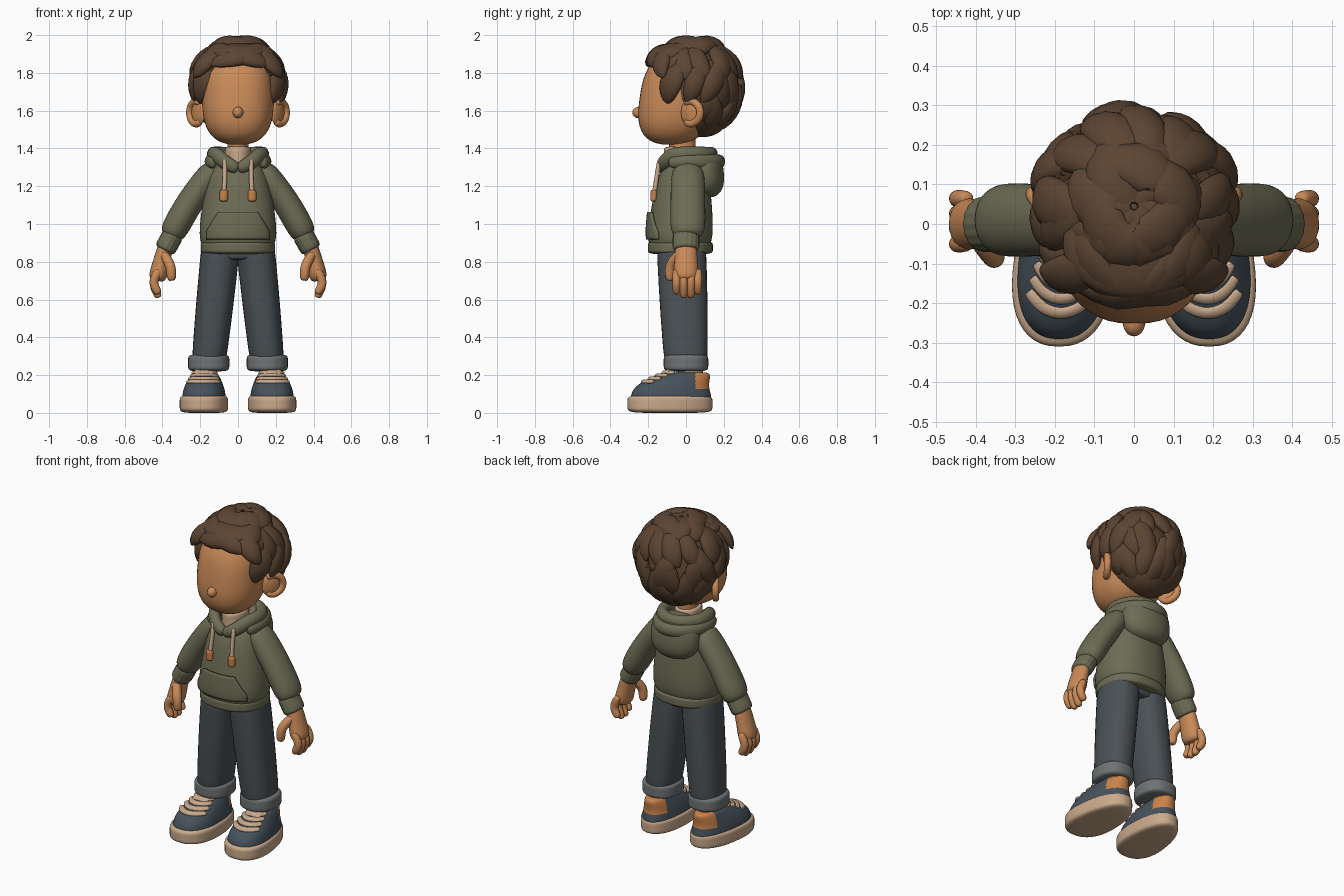
import bpy, bmesh, math, random
from mathutils import Vector

random.seed(4)
if "Cube" in bpy.data.objects:
    bpy.data.objects.remove(bpy.data.objects["Cube"], do_unlink=True)


def material(name, code):
    rgb = [channel / 255 for channel in bytes.fromhex(code)]
    linear = [((c + .055) / 1.055) ** 2.4 for c in rgb] + [1]
    mat = bpy.data.materials.new(name)
    mat.use_nodes = True
    mat.diffuse_color = linear
    shader = next(node for node in mat.node_tree.nodes if node.type == 'BSDF_PRINCIPLED')
    shader.inputs["Base Color"].default_value = linear
    shader.inputs["Roughness"].default_value = .8
    return mat


SKIN = material("warm skin", "C98A58")
HAIR = material("dark brown hair", "5C4533")
GREEN = material("olive fabric", "6D6C55")
DENIM = material("dark denim", "4A5155")
FOLD = material("grey denim fold", "6F7273")
BLUE = material("slate shoe", "46525C")
CREAM = material("cream", "C9A98B")
TAN = material("tan leather", "C98249")
FORWARD = (0, 1, 0)
UPWARD = (0, 0, 1)


def along(path, t):
    """Point at t from 0 to 1 on a smooth curve through the path."""
    pts = [Vector(p) for p in path]
    pts = [pts[0] * 2 - pts[1]] + pts + [pts[-1] * 2 - pts[-2]]
    spans = len(path) - 1
    i = min(int(t * spans), spans - 1)
    t = t * spans - i
    a, b, c, d = pts[i:i + 4]
    return (b * 2 + (c - a) * t + (a * 2 - b * 5 + c * 4 - d) * t ** 2
            + (b * 3 - a - c * 3 + d) * t ** 3) / 2


def rounded(power, grow=0):
    """Width rule: rounded ends (power 2 is an ellipsoid) with growth toward the end."""
    return lambda t: (1 - abs(2 * t - 1) ** power) ** (1 / power) * (1 + grow * t * t)


def tapered(t):
    return math.sin(math.pi * (.1 + .9 * t ** 1.2)) ** .6


def sweep(bm, path, a, b, up, width, n=24, e=2.0, ripple=0, steps=24):
    """Closed shell along a path; without up its cross-sections stay level."""
    ts = [(1 - math.cos(math.pi * s / steps)) / 2 for s in range(steps + 1)]
    centres = [along(path, t) for t in ts]
    rings = []
    for i, t in enumerate(ts):
        u, v = Vector((1, 0, 0)), Vector((0, 1, 0))
        if up:
            ahead = (centres[min(i + 1, steps)] - centres[max(i - 1, 0)]).normalized()
            normal = up(centres[i]) if callable(up) else Vector(up)
            u = ahead.cross(normal).normalized()
            v = u.cross(ahead)
        ring = []
        for k in range(n):
            angle = math.tau * k / n
            c, s = math.cos(angle), math.sin(angle)
            scale = max(width(t), .01) * (1 + .015 * math.cos(ripple * angle) * bool(ripple))
            offset = (u * math.copysign(abs(c) ** (2 / e), c) * a
                      + v * math.copysign(abs(s) ** (2 / e), s) * b)
            ring.append(bm.verts.new(centres[i] + offset * scale))
        rings.append(ring)
    for low, high in zip(rings, rings[1:]):
        for k in range(n):
            j = (k + 1) % n
            bm.faces.new((low[k], low[j], high[j], high[k]))
    bm.faces.new(rings[0])
    bm.faces.new(rings[-1])


def finish(name, bm, mats, mirror=False, rule=None, warp=None):
    bmesh.ops.recalc_face_normals(bm, faces=bm.faces)
    for face in bm.faces:
        face.smooth = True
        if rule:
            face.material_index = rule(face.calc_center_median())
    if warp:
        for vert in bm.verts:
            vert.co = warp(vert.co)
    mesh = bpy.data.meshes.new(name)
    bm.to_mesh(mesh)
    bm.free()
    for mat in mats:
        mesh.materials.append(mat)
    mesh.set_sharp_from_angle(angle=math.radians(50))
    ob = bpy.data.objects.new(name, mesh)
    bpy.context.collection.objects.link(ob)
    if mirror:
        ob.modifiers.new("Mirror", 'MIRROR').use_mirror_merge = False
    return ob


def part(name, mats, paths, a, b, up=None, power=4, grow=0, mirror=False, rule=None, warp=None, **section):
    bm = bmesh.new()
    for path in paths:
        sweep(bm, path, a, b, up, rounded(power, grow), **section)
    finish(name, bm, mats, mirror, rule, warp)


def upright(x, y, bottom, top):
    return [[(x, y, bottom), (x, y, top)]]


# Head, neck, nose, ears
part("head", [SKIN], [[(0, -.08, 1.42), (0, -.01, 1.92)]], .19, .2, power=2.7, n=40, e=2.3)
part("neck", [SKIN], upright(0, -.02, 1.34, 1.5), .055, .07, power=8)
part("nose", [SKIN], upright(0, -.25, 1.56, 1.62), .028, .034, power=2)
EAR_FACING = (1, -.7, 0)
ear_curve = [(.22 + .035 * math.cos(a), .025 + .05 * math.cos(a), 1.59 + .06 * math.sin(a))
             for a in (2.2, 1.5, .7, 0, -.7, -1.5, -2.2)]
part("ear_rims", [SKIN], [ear_curve], .02, .02, EAR_FACING, power=6, mirror=True)
part("ear_discs", [SKIN], upright(.21, .02, 1.52, 1.66), .055, .02, EAR_FACING, power=2, mirror=True)

# Hair: inner volumes, rows of tapered locks, loose tufts and a swept fringe
part("hair_cap", [HAIR], [[(0, .09, 1.46), (0, .03, 1.96)]], .215, .19, power=2.1, n=40)
part("hair_front", [HAIR], upright(0, -.05, 1.85, 1.96), .18, .14, power=2, n=40)
CROWN = Vector((0, .045, 1.745))


def outward(point):
    return (point - CROWN).normalized()


def lock(bm, az0, el0, az1, el1, width, reach=0, rise=0):
    path = []
    for step in range(5):
        t = step / 4
        az = math.radians(az0 + (az1 - az0) * t ** 1.4)
        el = math.radians(el0 + (el1 - el0) * t)
        flat = math.cos(el) * (.23 + reach + .014 * t)
        height = math.sin(el) * (.22 + rise if el > 0 else .27)
        path.append(CROWN + Vector((math.sin(az) * flat, math.cos(az) * flat, height)))
    sweep(bm, path, width, .034, outward, tapered, n=14, steps=12)


bm = bmesh.new()
# Each row: azimuth span, lock count, start and end elevation
for span, count, start, end in ((72, 8, -2, -66), (120, 11, 32, -36), (132, 11, 64, 6), (170, 8, 88, 40)):
    for i in range(count):
        az = span * (2 * i / (count - 1) - 1) + random.uniform(-5, 5)
        tip = end + random.uniform(-6, 6)
        if abs(az) > 60 and end < 0:
            tip = max(tip, -48 if start < 0 else -24)
        turn = 40 if start > 80 else random.choice((-16, 12, 18))
        lock(bm, az - turn, start, az + turn / 2, tip, random.uniform(.055, .068), random.uniform(-.008, .008))
# Tufts crossing the crown, then the fringe: azimuths and end elevation
for az0, az1, tip in ((200, 20, 60), (300, 60, 56), (70, -60, 58), (20, 130, 54), (150, 260, 56)):
    lock(bm, az0, 74, az1, tip, .065, rise=.012)
for az0, az1, tip in ((110, 200, 33), (130, 222, 27), (240, 160, 34), (200, 136, 26), (215, 235, 8),
                      (145, 125, 8), (160, 185, 30), (120, 150, 30)):
    lock(bm, az0, 62, az1, tip, .058, reach=.045)
finish("hair_locks", bm, [HAIR])

# Hoodie body, hem, sleeves, cuffs
BOTTOM, TOP, WIDE, DEEP, SHAPE, TAPER = .86, 1.32, .207, .174, 6, -.33
part("hoodie_body", [GREEN], [[(0, -.035, BOTTOM), (0, -.01, TOP)]], WIDE, DEEP,
     power=SHAPE, grow=TAPER, n=48, e=2.3)
part("hoodie_hem", [GREEN], upright(0, -.03, .84, .91), .197, .172, power=6, n=48, e=2.3)
part("sleeves", [GREEN], [[(.12, .01, 1.3), (.25, .01, 1.12), (.36, .01, .93)]],
     .07, .09, FORWARD, power=5, grow=.06, mirror=True, n=32)
part("sleeve_cuffs", [GREEN], [[(.34, 0, .95), (.39, 0, .86)]], .056, .07, FORWARD, power=6,
     mirror=True, n=80, ripple=16)


# Hood hanging behind, with rolled rims dipping to the front opening
def half_loop(wide, deep, height, start):
    turns = [math.radians(a) for a in range(start, 121, 30)]
    return [[(wide * math.cos(a), deep * math.sin(a), height - .08 * max(0, -math.sin(a)) ** 4) for a in turns]]


part("hood", [GREEN], [[(0, .11, 1.14), (0, .09, 1.4)]], .155, .1, power=2.5, n=40)
part("hood_rim", [GREEN], half_loop(.13, .135, 1.37, -90), .034, .039, UPWARD, power=5, mirror=True)
part("hood_fold", [GREEN], half_loop(.15, .18, 1.33, -30), .027, .037, UPWARD, power=5, mirror=True)
part("shirt_collar", [CREAM], upright(0, -.025, 1.28, 1.41), .07, .092, power=8)

# Drawstrings
part("drawstrings", [CREAM], [[(.07, -.14, 1.34), (.07, -.155, 1.25), (.075, -.17, 1.15)]],
     .012, .012, FORWARD, power=8, mirror=True)
part("drawstring_tips", [TAN], upright(.075, -.17, 1.12, 1.18), .022, .018, power=6, mirror=True)

# Front pocket follows the body surface and narrows above its lower half
bm = bmesh.new()
grid = []
for j in range(13):
    z = .92 + .012 * j
    scale = rounded(SHAPE, TAPER)((z - BOTTOM) / (TOP - BOTTOM))
    half = .165 - .6 * max(0, z - .96)
    row = []
    for i in range(21):
        x = half * (i / 10 - 1)
        front = DEEP * scale * (1 - abs(x / WIDE / scale) ** 2.3) ** (1 / 2.3)
        row.append(bm.verts.new((x, -.036 - front, z)))
    grid.append(row)
for low, high in zip(grid, grid[1:]):
    for i in range(20):
        bm.faces.new((low[i], low[i + 1], high[i + 1], high[i]))
solid = finish("front_pocket", bm, [GREEN]).modifiers.new("Thickness", 'SOLIDIFY')
solid.thickness = .015
solid.offset = 0

# Hands
part("palms", [SKIN], [[(.375, 0, .91), (.405, 0, .8), (.43, 0, .7)]], .042, .058, FORWARD, grow=.25, mirror=True)
fingers = []
for i in range(4):
    y = .038 * i - .05
    fingers.append([(.42, y, .76), (.445, y, .69), (.42, y, .6 + .02 * abs(i - 1.5))])
part("fingers", [SKIN], fingers, .023, .022, FORWARD, mirror=True, n=16)
part("thumbs", [SKIN], [[(.4, -.03, .85), (.36, -.08, .78), (.35, -.085, .7)]], .026, .026, FORWARD, mirror=True)

# Jeans
part("jeans_hips", [DENIM], upright(0, -.025, .81, .93), .185, .118, power=8, n=40, e=2.4)
part("jeans_legs", [DENIM], [[(.09, -.025, .9), (.155, 0, .26)]], .102, .13, power=12, grow=-.12,
     mirror=True, n=32, e=2.3)
part("jeans_folds", [FOLD], upright(.155, 0, .22, .31), .109, .118, power=6, mirror=True, n=40, e=2.3)


# Shoes, built straight and then made wider at the toe and turned out
def shoe_last(p):
    t = (p.y + .085) / .225
    return Vector((p.x * (1 - .15 * t) + .178 - .012 * t, p.y, p.z))


shoe = dict(mirror=True, warp=shoe_last)
part("shoe_soles", [CREAM], upright(0, -.085, 0, .095), .125, .225, power=6, n=48, e=2.3, **shoe)
part("shoe_uppers", [BLUE, TAN], [[(0, -.08, .06), (0, -.07, .14), (0, 0, .215)]], .114, .215,
     power=10, grow=-.42, rule=lambda c: int(c.y > .05 and c.z > .125), n=120, steps=50, e=2.3, **shoe)
INSTEP = (0, -.5, .85)
laces = []
for i in range(4):
    half, y, z = .08 - .006 * i, .036 * i - .225, .166 + .016 * i
    laces.append([(s * half, y + .055 * s * s, z) for s in (-1, -.5, 0, .5, 1)])
part("shoe_laces", [CREAM], laces, .016, .01, INSTEP, power=6, n=12, **shoe)
part("shoe_tongues", [CREAM], [[(0, -.13, .2), (0, -.06, .24)]], .05, .012, INSTEP, **shoe)
part("socks", [CREAM], upright(0, .02, .14, .27), .055, .07, power=8, **shoe)
